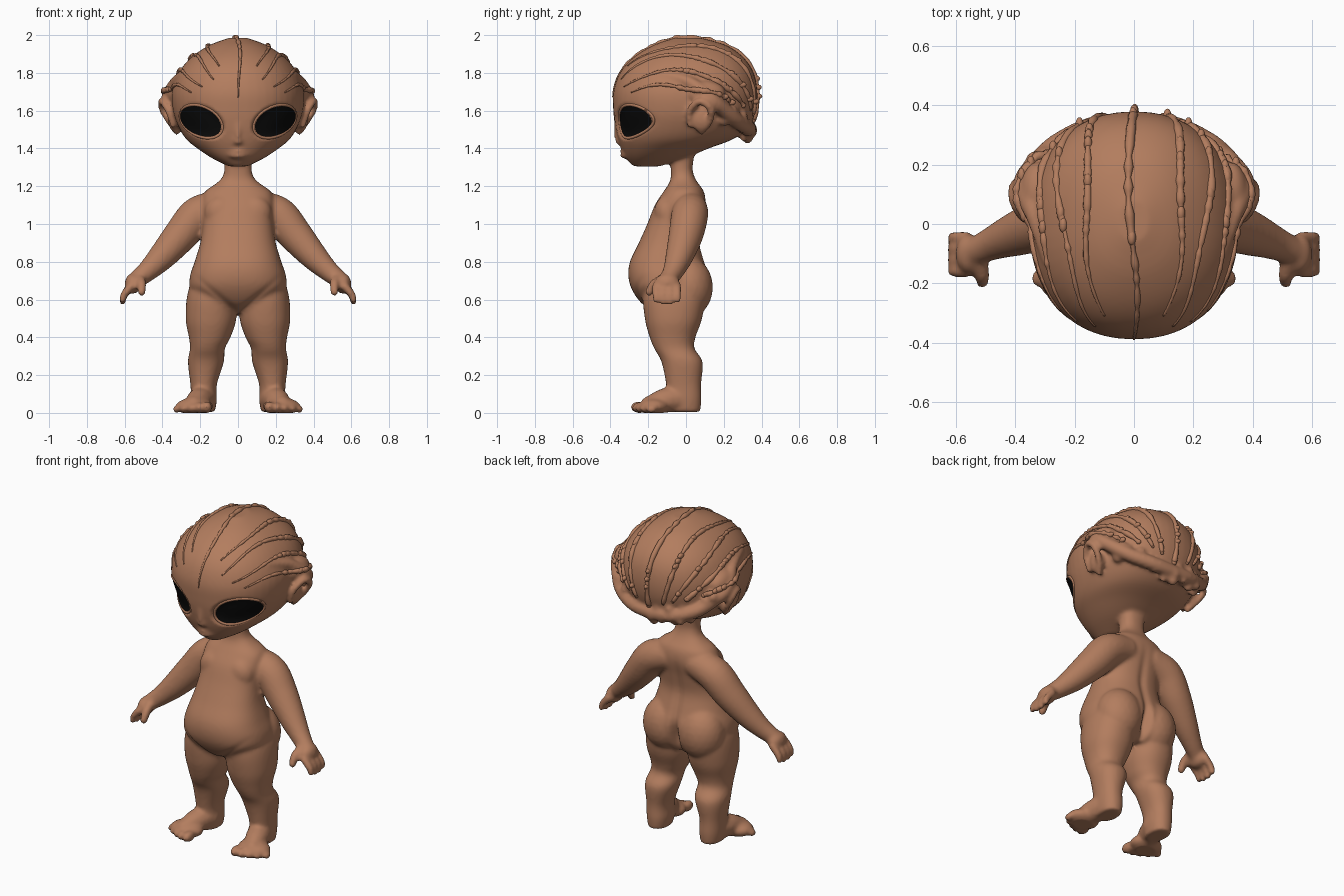
import bpy, bmesh, math, random
from mathutils import Vector, Matrix, Quaternion
from mathutils.bvhtree import BVHTree

random.seed(4)
if "Cube" in bpy.data.objects:
    bpy.data.objects.remove(bpy.data.objects["Cube"])


def material(name, color, rough):
    m = bpy.data.materials.new(name)
    m.use_nodes = True
    m.diffuse_color = color
    node = m.node_tree.nodes["Principled BSDF"]
    node.inputs["Base Color"].default_value = color
    node.inputs["Roughness"].default_value = rough
    return m


skin = material("warm_brown_skin", (0.45, 0.205, 0.113, 1), 0.6)
black = material("eye_black", (0.003, 0.003, 0.003, 1), 0.5)


def spline(rows, n=6):
    """Catmull-Rom interpolation of equal-length tuples."""
    out = []
    for i in range(len(rows) - 1):
        a, b, c, d = (rows[min(max(i + k, 0), len(rows) - 1)] for k in (-1, 0, 1, 2))
        for j in range(n):
            t = j / n
            out.append([q + t * (r - p) / 2 + t * t * (2 * p - 5 * q + 4 * r - s) / 2
                        + t ** 3 * (3 * q - p - 3 * r + s) / 2
                        for p, q, r, s in zip(a, b, c, d)])
    return out + [list(rows[-1])]


def skin_rings(bm, rings):
    loops = [[bm.verts.new(p) for p in ring] for ring in rings]
    n = len(loops[0])
    for a, b in zip(loops, loops[1:]):
        for i in range(n):
            bm.faces.new((a[i], a[(i + 1) % n], b[(i + 1) % n], b[i]))
    bm.faces.new(loops[0])
    bm.faces.new(loops[-1])


def stack(bm, rows, side=1, power=2.2):
    """Horizontal sections given as z, centre x, half width, front y, back y."""
    rings = []
    for z, cx, hw, yf, yb in spline(rows):
        ring = []
        for i in range(48):
            a = math.tau * i / 48
            c, s = math.cos(a), math.sin(a)
            x = math.copysign(abs(c) ** (2 / power), c) * hw + cx
            y = math.copysign(abs(s) ** (2 / power), s) * (yb - yf) / 2 + (yf + yb) / 2
            ring.append((x * side, y, z))
        rings.append(ring)
    skin_rings(bm, rings)


def ball(bm, pos, size, side=1):
    size = size if isinstance(size, tuple) else (size,) * 3
    m = Matrix.LocRotScale(Vector((pos[0] * side, pos[1], pos[2])), None, Vector(size))
    bmesh.ops.create_icosphere(bm, subdivisions=3, radius=1, matrix=m)


def tube(bm, rows, side=1, n=5, sides=12, ends=True):
    """Round limb through points given as x, y, z, radius."""
    pts = spline(rows, n)
    pos = [Vector((p[0] * side, p[1], p[2])) for p in pts]
    rings, q, old = [], Quaternion(), Vector((0, 0, 1))
    for i, p in enumerate(pos):
        t = (pos[min(i + 1, len(pos) - 1)] - pos[max(i - 1, 0)]).normalized()
        q = old.rotation_difference(t) @ q
        old = t
        rings.append([p + q @ Vector((math.cos(math.tau * k / sides), math.sin(math.tau * k / sides), 0))
                      * pts[i][3] for k in range(sides)])
    skin_rings(bm, rings)
    if ends:
        for r in (rows[0], rows[-1]):
            ball(bm, r[:3], r[3], side)


def finish(bm, name, mat):
    bmesh.ops.recalc_face_normals(bm, faces=bm.faces)
    me = bpy.data.meshes.new(name)
    bm.to_mesh(me)
    bm.free()
    me.materials.append(mat)
    me.shade_smooth()
    ob = bpy.data.objects.new(name, me)
    bpy.context.collection.objects.link(ob)
    return ob


bm = bmesh.new()
# torso and neck
stack(bm, [(.53, 0, .06, -.16, .06), (.58, 0, .17, -.235, .1), (.65, 0, .25, -.285, .125),
           (.72, 0, .255, -.305, .125), (.8, 0, .23, -.297, .098), (.9, 0, .2, -.25, .073),
           (1, 0, .187, -.205, .085), (1.1, 0, .19, -.165, .105), (1.17, 0, .175, -.12, .095),
           (1.215, 0, .115, -.09, .065), (1.25, 0, .082, -.08, .045), (1.3, 0, .072, -.08, .035),
           (1.4, 0, .08, -.08, .05)], power=2.35)
# head
stack(bm, [(1.305, 0, .05, -.28, -.14), (1.35, 0, .14, -.318, 0), (1.4, 0, .215, -.342, .12),
           (1.45, 0, .275, -.36, .25), (1.52, 0, .318, -.376, .335), (1.6, 0, .345, -.385, .37),
           (1.7, 0, .35, -.385, .378), (1.8, 0, .315, -.35, .358), (1.88, 0, .25, -.28, .305),
           (1.945, 0, .155, -.175, .215), (1.985, 0, .05, -.06, .08)])
# nose and lips
ball(bm, (0, -.355, 1.437), (.026, .02, .018))
tube(bm, [(0, -.37, 1.53, .012), (0, -.368, 1.48, .014), (0, -.36, 1.44, .016)])
for z in (1.386, 1.36):
    tube(bm, [(-.085, -.29, 1.38, .009), (0, -.334, z, .015), (.085, -.29, 1.38, .009)])

for s in (1, -1):
    # chest and buttocks
    ball(bm, (.088, -.105, 1.06), (.09, .064, .09), s)
    ball(bm, (.122, .015, .665), (.138, .128, .16), s)
    # legs
    stack(bm, [(.76, .13, .08, -.17, .06), (.64, .14, .125, -.225, .1), (.5, .143, .134, -.218, .085),
               (.4, .15, .11, -.192, .05), (.34, .162, .092, -.168, .045), (.27, .17, .095, -.13, .088),
               (.15, .182, .07, -.105, .08), (.07, .18, .068, -.1, .082), (.005, .18, .058, -.09, .075)], s)
    # feet and toes
    tube(bm, [(.18, -.03, .075, .07), (.208, -.115, .065, .066), (.235, -.195, .042, .047)], s)
    ball(bm, (.23, -.17, .035), (.1, .08, .046), s)
    for i in range(5):
        r = .036 - .0035 * i
        ball(bm, (.165 + .041 * i, -.247 + .004 * i * i, r * .85), (r * .8, r * 1.35, r * .9), s)
    # arms and hands
    tube(bm, [(.1, .025, 1.09, .085), (.21, .02, 1.05, .098), (.3, 0, .945, .092), (.4, -.035, .83, .074),
              (.475, -.065, .755, .057), (.53, -.09, .71, .048)], s, sides=20)
    ball(bm, (.555, -.1, .685), (.045, .068, .055), s)
    for i in range(4):
        y = -.045 - .038 * i
        tube(bm, [(.565, y, .67, .022), (.6, y, .63, .021),
                  (.612, y, .583 + .01 * abs(i - 1.5), .018)], s)
    tube(bm, [(.52, -.12, .71, .028), (.51, -.17, .68, .026), (.51, -.195, .64, .022)], s)
    # ears
    ball(bm, (.335, .08, 1.56), (.036, .055, .075), s)
    tube(bm, [(.345, .02, 1.52, .014), (.37, .02, 1.6, .018), (.4, .075, 1.65, .021),
              (.4, .13, 1.61, .021), (.362, .125, 1.54, .018), (.322, .08, 1.485, .016)], s)
    # thick scalp rim sweeping behind the ears
    ball(bm, (.325, .1, 1.69), (.06, .11, .07), s)
    rim = [(.29, -.12, 1.79, .02), (.33, .02, 1.75, .032), (.372, .13, 1.665, .036),
           (.325, .2, 1.605, .04), (.25, .27, 1.545, .04), (.13, .325, 1.51, .04), (0, .338, 1.5, .04)]
    tube(bm, rim, s)
    for x, y, z, r in spline(rim[3:], 6):
        ball(bm, (x + random.uniform(-.015, .01), y + random.uniform(-.035, .015),
                  z + random.uniform(-.05, .06)), random.uniform(.02, .034), s)

body = finish(bm, "body_and_head", skin)
mod = body.modifiers.new("fuse", "REMESH")
mod.mode = "VOXEL"
mod.voxel_size = .0105
mod = body.modifiers.new("soften", "SMOOTH")
mod.factor = .5
mod.iterations = 8
fused = bpy.data.meshes.new_from_object(body.evaluated_get(bpy.context.evaluated_depsgraph_get()))
body.modifiers.clear()
body.data = fused

# creases of the spine, buttocks and groin, hollow eye sockets, and flat soles
EYE_X, EYE_Z, EYE_LONG, EYE_TALL = .194, 1.543, .114, .074
tilt = Matrix.Rotation(math.radians(27), 2)
normals = [v.normal.copy() for v in fused.vertices]
for v, normal in zip(fused.vertices, normals):
    x, y, z = v.co
    if y > 0 and .5 < z < 1.15:
        deep = .045 * math.exp(-((z - .63) / .09) ** 2) + .012 * math.sin(math.pi * (z - .5) / .65)
        v.co.y -= deep * math.exp(-(x / .024) ** 2)
    if y < -.1 and abs(x) < .25 and .5 < z < .8:
        d = z - (.53 + .85 * abs(x))
        v.co.y += .014 * (1 - abs(x) / .25) * math.exp(-(d / .02) ** 2)
    if y < -.08 and 1.4 < z < 1.7:
        local = tilt.transposed() @ Vector((abs(x) - EYE_X, z - EYE_Z))
        e = math.hypot(local.x / EYE_LONG, local.y / EYE_TALL) / 1.18
        inner = 1 - .7 * local.x / EYE_LONG
        v.co -= normal * .021 * inner * max(0, 1 - e ** 5)
    v.co.z = max(v.co.z, 0)
fused.shade_smooth()
tree = BVHTree.FromPolygons([v.co.copy() for v in fused.vertices], [list(p.vertices) for p in fused.polygons])


# large slanted eyes laid in the sockets, each with a lid
def on_face(a, f, side):
    off = tilt @ Vector((EYE_LONG * f * math.cos(a), EYE_TALL * f * math.sin(a)))
    start = Vector(((EYE_X + off.x) * side, -1, EYE_Z + off.y))
    hit, normal, _, _ = tree.ray_cast(start, Vector((0, 1, 0)))
    return hit, normal


for s, label in ((1, "left"), (-1, "right")):
    bm = bmesh.new()
    rings = []
    for f in (1, .85, .65, .45, .25, .06):
        hits = [on_face(math.tau * i / 48, f, s) for i in range(48)]
        rings.append([h + n * .005 for h, n in hits])
    skin_rings(bm, rings)
    bmesh.ops.delete(bm, geom=[f for f in bm.faces if len(f.verts) == 48 and f.calc_area() > .01],
                     context="FACES_ONLY")
    eye = finish(bm, label + "_eye", black)
    if sum(p.normal.y for p in eye.data.polygons) > 0:
        eye.data.flip_normals()
    bm = bmesh.new()
    lid = []
    for i in range(50):
        h, n = on_face(math.tau * i / 48, 1.05, s)
        lid.append((*h, .008))
    tube(bm, lid, n=1, sides=10, ends=False)
    finish(bm, label + "_eyelid", skin)

# lumpy ridges running from the brow over the skull down to the rim
bm = bmesh.new()
centre = Vector((0, 0, 1.62))
for phi, start, stop in ((0, 8, 155), (25, 38, 150), (40, 30, 146), (58, 34, 140), (72, 42, 128)):
    for s in ((1, -1) if phi else (1,)):
        path, count = [], 40
        for i in range(count):
            k = i / (count - 1)
            t = math.radians(start + k * (stop - start))
            p = math.radians(phi + 2.5 * math.sin(7 * k + phi)) * s
            ray = Vector((math.sin(t) * math.sin(p), -math.cos(t),
                          math.sin(t) * math.cos(p) - .6 * math.cos(p) * k ** 3))
            hit = tree.ray_cast(centre, ray.normalized())[0]
            path.append((*hit, .004 + .011 * min(1, k * 1.6) * random.uniform(.4, 1.25)))
        tube(bm, path, n=2, sides=8)
        for q in random.sample(path[20:], 4):
            ball(bm, q[:3], (.014, .026, .016))
finish(bm, "scalp_ridges", skin)
